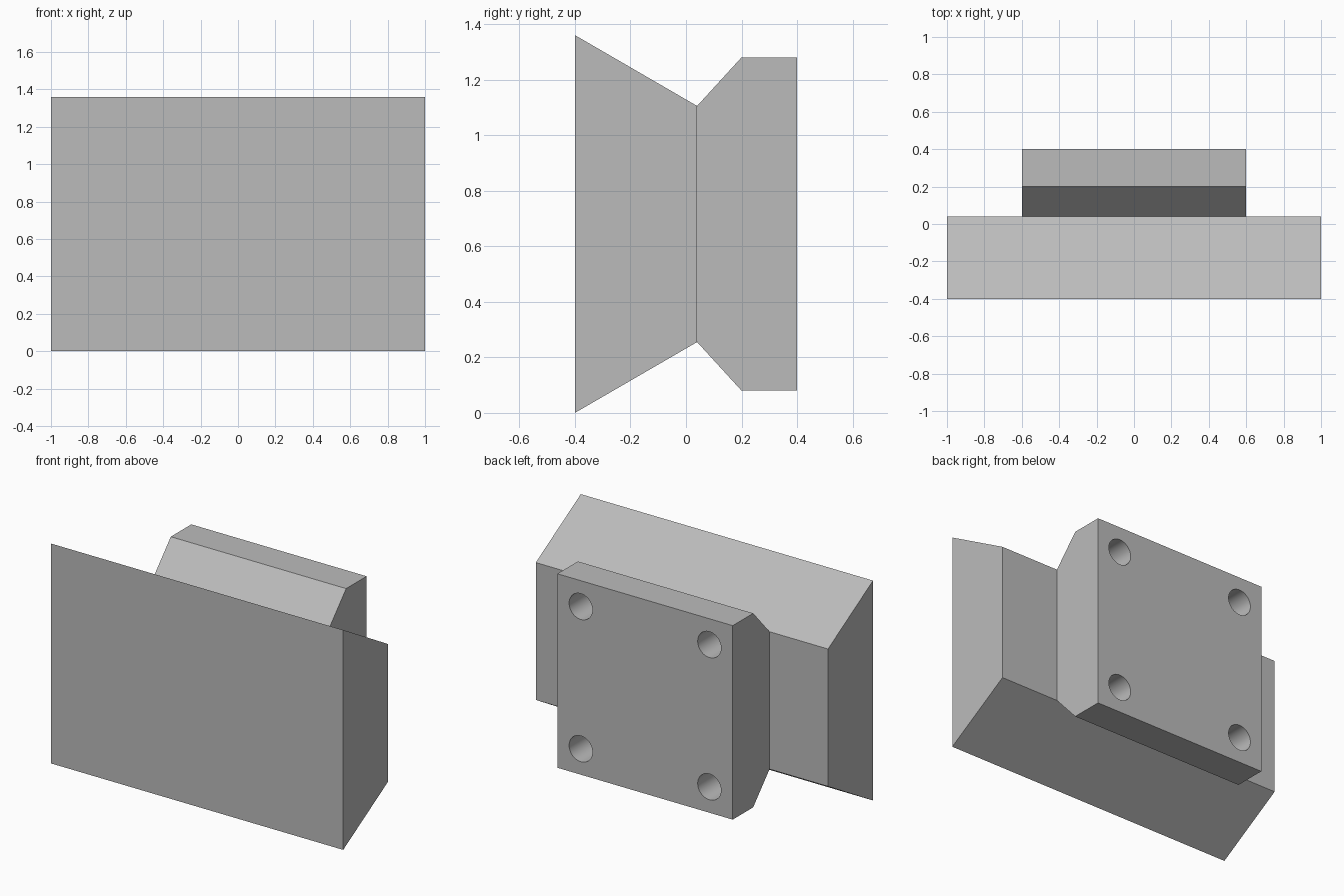
import bpy, bmesh, math
from mathutils import Matrix

MID_Z = 0.68      # height of the horizontal symmetry plane

if "Cube" in bpy.data.objects:
    bpy.data.objects.remove(bpy.data.objects["Cube"], do_unlink=True)

# Single plain grey
grey = bpy.data.materials.new("plain grey")
grey.use_nodes = True
colour = (0.5, 0.5, 0.5, 1)
grey.diffuse_color = colour
grey.node_tree.nodes["Principled BSDF"].inputs["Base Color"].default_value = colour


def finish(name, bm):
    bmesh.ops.recalc_face_normals(bm, faces=bm.faces)
    mesh = bpy.data.meshes.new(name)
    bm.to_mesh(mesh)
    bm.free()
    mesh.materials.append(grey)
    obj = bpy.data.objects.new(name, mesh)
    bpy.context.collection.objects.link(obj)
    return obj


def extruded_block(name, half_width, half_profile):
    """Mirror a (y, half height) profile about MID_Z and extrude it along x."""
    outline = [(y, MID_Z + h) for y, h in half_profile]
    outline += [(y, MID_Z - h) for y, h in reversed(half_profile)]
    bm = bmesh.new()
    face = bm.faces.new([bm.verts.new((-half_width, y, z)) for y, z in outline])
    side = bmesh.ops.extrude_face_region(bm, geom=[face])["geom"]
    verts = [v for v in side if isinstance(v, bmesh.types.BMVert)]
    bmesh.ops.translate(bm, verts=verts, vec=(2 * half_width, 0, 0))
    return finish(name, bm)


# Wide tapered front block
extruded_block("front_block", 1.0, [(-0.4, 0.68), (0.04, 0.425)])

# Narrow rear mount, its neck sunk slightly into the front block
mount = extruded_block("rear_mount", 0.6,
                       [(0.02, 0.425), (0.04, 0.425), (0.2, 0.6), (0.4, 0.6)])

# Four blind bolt holes in the rear face
bm = bmesh.new()
for x in (-0.44, 0.44):
    for z in (-0.44, 0.44):
        place = Matrix.Translation((x, 0.4, MID_Z + z)) @ Matrix.Rotation(math.pi / 2, 4, "X")
        bmesh.ops.create_cone(bm, cap_ends=True, segments=48, radius1=0.08,
                              radius2=0.08, depth=0.4, matrix=place)
cutter = finish("bolt_hole_cutter", bm)
cutter.hide_render = True

cut = mount.modifiers.new("bolt_holes", "BOOLEAN")
cut.operation = "DIFFERENCE"
cut.solver = "EXACT"
cut.object = cutter

# Apply the cut, then smooth the hole walls
bpy.ops.object.select_all(action="DESELECT")
mount.select_set(True)
bpy.context.view_layer.objects.active = mount
bpy.ops.object.modifier_apply(modifier=cut.name)
bpy.ops.object.shade_smooth_by_angle(angle=math.radians(30))
bpy.data.objects.remove(cutter, do_unlink=True)
